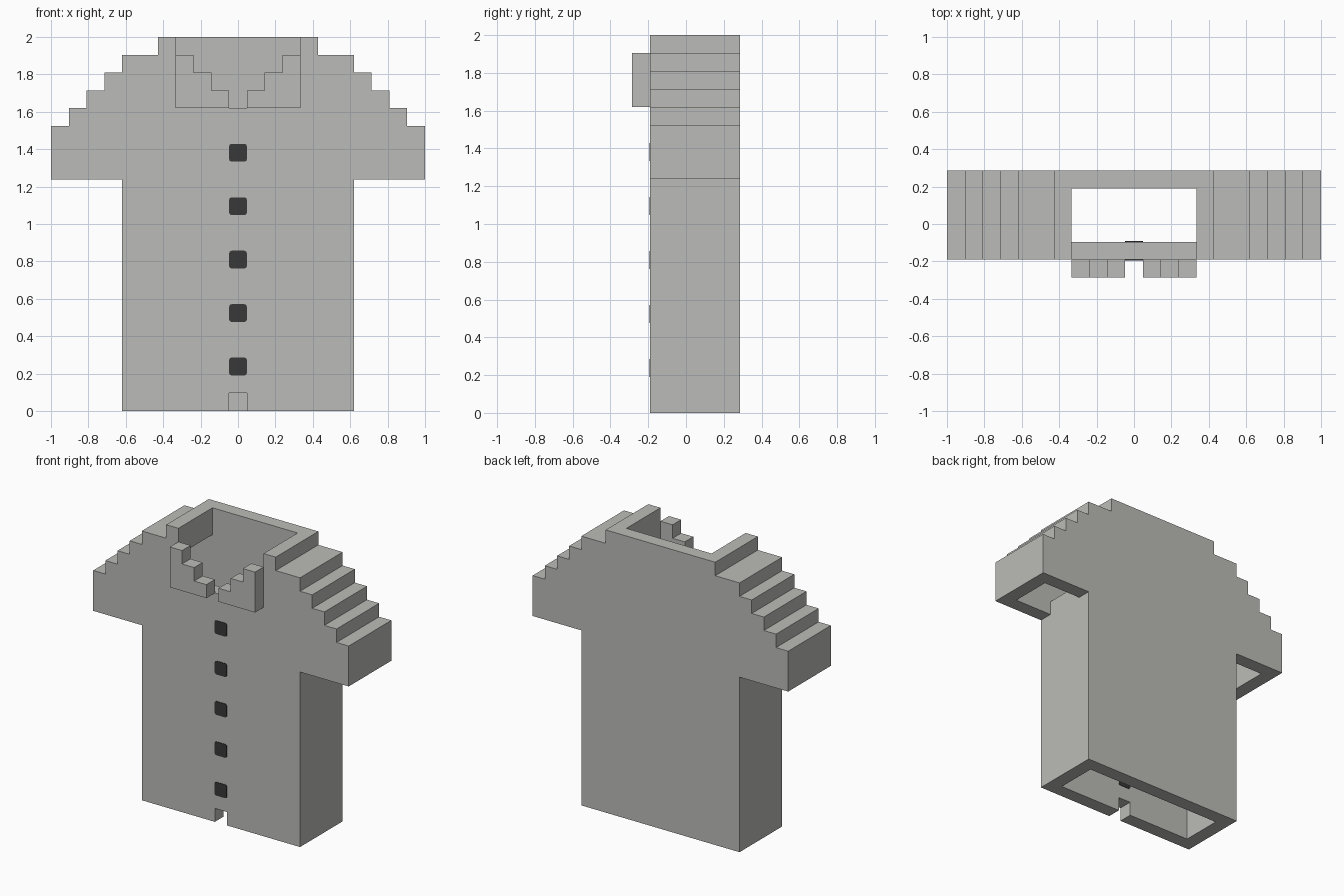
import bpy
import bmesh

U = 2 / 21  # one block of the blocky shirt

if "Cube" in bpy.data.objects:
    bpy.data.objects.remove(bpy.data.objects["Cube"], do_unlink=True)


def make_material(name, colour):
    mat = bpy.data.materials.new(name)
    mat.use_nodes = True
    mat.diffuse_color = colour
    mat.node_tree.nodes["Principled BSDF"].inputs["Base Color"].default_value = colour
    return mat


def prism(name, outline, y0, y1, mat=None):
    """Extrude an x-z outline, given in blocks, from y0 to y1."""
    bm = bmesh.new()
    face = bm.faces.new([bm.verts.new((x * U, y0 * U, z * U)) for x, z in outline])
    moved = bmesh.ops.extrude_face_region(bm, geom=[face], use_keep_orig=True)["geom"]
    verts = [v for v in moved if isinstance(v, bmesh.types.BMVert)]
    bmesh.ops.translate(bm, verts=verts, vec=(0, (y1 - y0) * U, 0))
    bmesh.ops.recalc_face_normals(bm, faces=bm.faces)
    mesh = bpy.data.meshes.new(name)
    bm.to_mesh(mesh)
    bm.free()
    obj = bpy.data.objects.new(name, mesh)
    bpy.context.collection.objects.link(obj)
    if mat:
        mesh.materials.append(mat)
    return obj


def rect(half, z0, z1):
    return [(-half, z0), (half, z0), (half, z1), (-half, z1)]


def stairs(z, steps):
    """Stepped edge climbing from height z through each (x, top) step."""
    points = []
    for x, top in steps:
        points += [(x, z), (x, top)]
        z = top
    return points


def mirrored(half):
    return half + [(-x, z) for x, z in reversed(half)]


def cut(target, cutter):
    mod = target.modifiers.new("cut", "BOOLEAN")
    mod.operation = "DIFFERENCE"
    mod.solver = "EXACT"
    mod.object = cutter
    bpy.context.view_layer.objects.active = target
    bpy.ops.object.modifier_apply(modifier=mod.name)
    bpy.data.objects.remove(cutter, do_unlink=True)


fabric = make_material("light grey fabric", (0.5, 0.5, 0.48, 1))
dark = make_material("dark button", (0.04, 0.04, 0.04, 1))

# Shirt body with stepped shoulders and short sleeves
shoulder = [(10.5, 16), (9.5, 17), (8.5, 18), (7.5, 19), (6.5, 20), (4.5, 21)]
outer = [(6.5, 0), (6.5, 13)] + stairs(13, shoulder)
shirt = prism("shirt_body", mirrored(outer), -2, 3, fabric)

# Hollow inside, open at hem, sleeves and neck
lining = [(9.5, 15), (8.5, 16), (7.5, 17), (6.5, 18), (5.5, 19), (3.5, 22)]
inner = [(5.5, -1), (5.5, 14), (6.5, 14), (6.5, 12.5)] + stairs(12.5, lining)
cut(shirt, prism("hollow_cutter", mirrored(inner), -1, 2))

# Lowered front neckline and hem notch
cut(shirt, prism("neck_cutter", rect(3.5, 17, 22), -2.5, 0))
cut(shirt, prism("notch_cutter", rect(0.5, -0.5, 1), -2.5, 0))

# Stepped collar flaps in front of the neck
flap = [(0.5, 17), (3.5, 17), (3.5, 20), (2.5, 20), (2.5, 19), (1.5, 19), (1.5, 18), (0.5, 18)]
for side, sign in (("left", 1), ("right", -1)):
    prism(f"collar_{side}", [(sign * x, z) for x, z in flap], -3, -2, fabric)

# Buttons with clipped corners, set through the front wall
c, h = 0.36, 0.5
corners = [(c, -h), (0.46, -0.46), (h, -c), (h, c), (0.46, 0.46), (c, h)]
for i in range(5):
    z = 2.5 + 3 * i
    prism(f"button_{i + 1}", [(x, z + dz) for x, dz in mirrored(corners)], -2.04, -0.96, dark)
